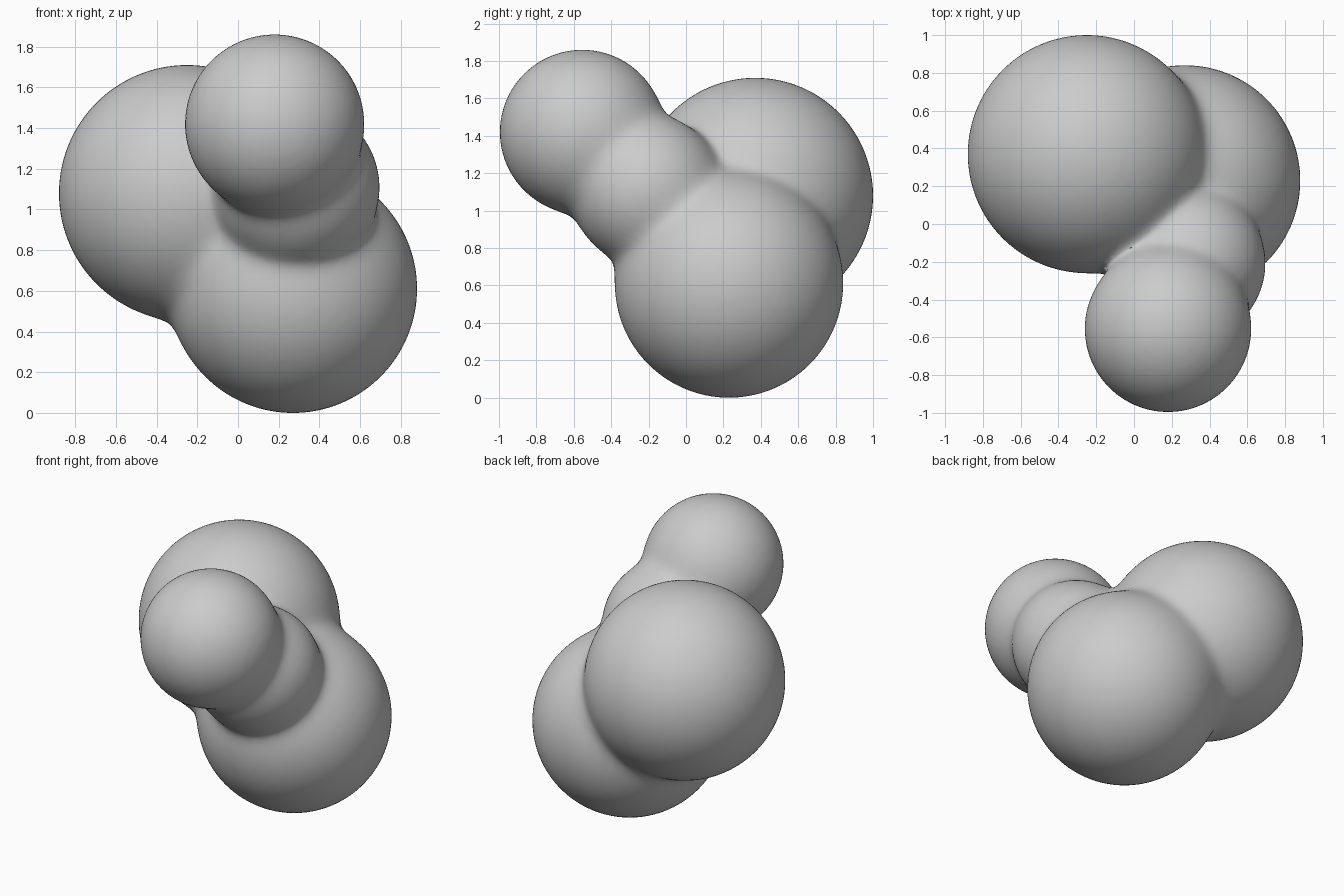
import bpy
import bmesh
import math
from mathutils import Vector, Matrix

if "Cube" in bpy.data.objects:
    bpy.data.objects.remove(bpy.data.objects["Cube"])

# Balls of the blended body: centre, radius
BALLS = [
    (Vector((-0.25, 0.37, 1.08)), 0.63),    # large upper back ball
    (Vector((0.27, 0.23, 0.61)), 0.61),     # large bottom ball
    (Vector((0.18, -0.555, 1.42)), 0.44),   # small front ball
    (Vector((0.29, -0.21, 1.11)), 0.405),   # neck ball joining front and bottom
]
BLEND = 0.035


def field(p):
    """Smooth union distance and its gradient."""
    total, grad = 0.0, Vector()
    for c, r in BALLS:
        v = p - c
        d = v.length
        w = math.exp(-(d - r) / BLEND)
        total += w
        grad += v * (w / max(d, 1e-6))
    return -BLEND * math.log(total), grad / total


# Overlapping spheres in one mesh
mesh = bpy.data.meshes.new("blob_body")
bm = bmesh.new()
for c, r in BALLS:
    bmesh.ops.create_icosphere(bm, subdivisions=4, radius=r,
                               matrix=Matrix.Translation(c))
bm.to_mesh(mesh)
bm.free()
body = bpy.data.objects.new("blob_body", mesh)
bpy.context.collection.objects.link(body)
bpy.context.view_layer.objects.active = body
body.select_set(True)

# Merge into one skin
rem = body.modifiers.new("merge", 'REMESH')
rem.mode = 'VOXEL'
rem.voxel_size = 0.03
bpy.ops.object.modifier_apply(modifier=rem.name)

# Pull the skin onto the softly blended surface
for v in body.data.vertices:
    p = v.co.copy()
    for _ in range(4):
        d, g = field(p)
        p -= g * (d / max(g.length_squared, 0.15))
    v.co = p

# Keep the lowest point on the ground
low = min(v.co.z for v in body.data.vertices)
for v in body.data.vertices:
    v.co.z -= low

for poly in body.data.polygons:
    poly.use_smooth = True

grey = bpy.data.materials.new("plain grey")
grey.diffuse_color = (0.6, 0.6, 0.6, 1.0)
grey.use_nodes = True
grey.node_tree.nodes["Principled BSDF"].inputs["Base Color"].default_value = grey.diffuse_color
body.data.materials.clear()
body.data.materials.append(grey)
for poly in body.data.polygons:
    poly.material_index = 0
